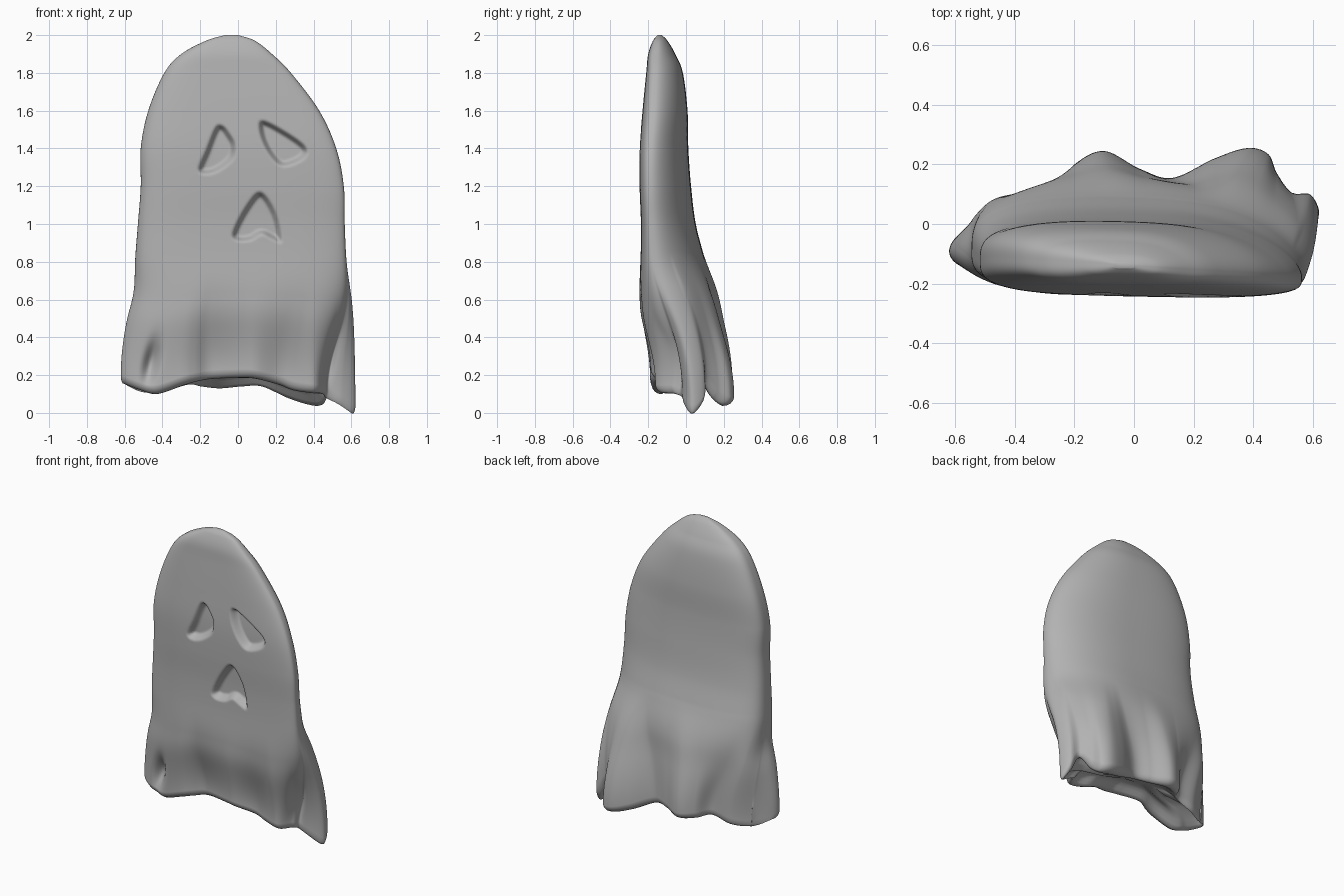
import bpy
import bmesh
import math
from mathutils import Vector

cube = bpy.data.objects.get("Cube")
if cube:
    bpy.data.objects.remove(cube, do_unlink=True)

AROUND = 380          # vertices in each horizontal ring
STEPS = 21            # rings between two neighbouring sections
FOLD_TOP = 0.85       # height where the cloth starts to fold
HEM_BASE = 0.1
HEM_ROLL = 0.04       # height of the rounded hem edge

# Body sections: height, right edge, left edge, front, back, widest depth
SECTIONS = [
    (2.0, -.07, 0, -.15, -.13, -.14),
    (1.97, -.17, .09, -.175, -.1, -.14),
    (1.9, -.3, .18, -.2, -.06, -.14),
    (1.8, -.39, .28, -.21, -.02, -.14),
    (1.6, -.475, .43, -.228, .005, -.14),
    (1.4, -.515, .52, -.242, .01, -.15),
    (1.2, -.515, .56, -.242, .025, -.15),
    (1, -.53, .565, -.235, .05, -.14),
    (.8, -.545, .575, -.238, .1, -.12),
    (.6, -.55, .6, -.252, .135, -.07),
    (.4, -.58, .61, -.272, .13, -.02),
    (.1, -.6, .61, -.265, .14, .02),
]

# Wavy hem, counter-clockwise from the left side
HEM = [
    (.62, .05, .0), (.59, .1, .06), (.53, .105, .16), (.48, .17, .08),
    (.45, .235, .04), (.38, .255, .045), (.27, .22, .08), (.13, .155, .14),
    (.02, .185, .14), (-.1, .245, .13), (-.2, .2, .14), (-.27, .115, .15),
    (-.4, .095, .115), (-.52, .02, .11), (-.61, -.06, .15),
    (-.61, -.12, .15), (-.53, -.165, .12), (-.44, -.18, .1),
    (-.3, -.19, .145), (-.23, -.175, .165), (-.14, -.14, .18),
    (.02, -.175, .185), (.1, -.185, .18), (.22, -.145, .15),
    (.3, -.145, .12), (.4, -.16, .105), (.46, -.09, .1), (.48, -.03, .08),
    (.55, -.015, .045), (.61, .015, .005),
]

# Face hollows as (x, z) outlines
RIGHT_EYE = [(-.21, 1.28), (-.13, 1.27), (-.03, 1.34), (-.015, 1.42),
             (-.045, 1.48), (-.08, 1.52), (-.12, 1.51), (-.17, 1.39)]
LEFT_EYE = [(.115, 1.54), (.18, 1.53), (.35, 1.42), (.35, 1.35),
            (.24, 1.305), (.17, 1.36), (.12, 1.46)]
MOUTH = [(.12, 1.17), (.2, 1.06), (.23, .91), (.18, .92), (.125, .945),
         (.07, .915), (0, .91), (-.03, .95), (.04, 1.09)]

# Pinched pockets above the front corners: x, z, width, height, depth
POCKETS = [(-.46, .27, .035, .1, .06), (.49, .3, .025, .16, .035)]


def smooth(x):
    x = min(max(x, 0), 1)
    return x * x * (3 - 2 * x)


def catmull(p, q, r, s, t):
    """Smooth blend between q and r, component by component."""
    return [b + .5 * t * (c - a + t * (2 * a - 5 * b + 4 * c - d
            + t * (3 * (b - c) + d - a)))
            for a, b, c, d in zip(p, q, r, s)]


def round_outline(points):
    n = len(points)
    return [catmull(*(points[(i + k) % n] for k in (-1, 0, 1, 2)), j / 4)
            for i in range(n) for j in range(4)]


def depth_inside(outline, x, z):
    """Distance to the outline, positive inside and negative outside."""
    inside, nearest = False, 9
    for (ax, az), (bx, bz) in zip(outline, outline[1:] + outline[:1]):
        if (az > z) != (bz > z) and x < ax + (z - az) * (bx - ax) / (bz - az):
            inside = not inside
        ex, ez = bx - ax, bz - az
        k = ((x - ax) * ex + (z - az) * ez) / (ex * ex + ez * ez + 1e-9)
        k = min(max(k, 0), 1)
        nearest = min(nearest, math.hypot(x - ax - k * ex, z - az - k * ez))
    return nearest if inside else -nearest


def section_point(sec, angle):
    """Flat-fronted, round-backed section, thinner towards its left side."""
    _, lo, hi, front, back, mid = sec
    c, s = math.cos(angle), math.sin(angle)
    n = 3.4 if s < 0 else 2.4 - .5 * c
    rad = (abs(c) ** n + abs(s) ** n) ** (-1 / n)
    x = (lo + hi) / 2 + (hi - lo) / 2 * c * rad
    mid -= .06 * x
    depth = mid - front + .02 * x if s < 0 else back - .035 * x - mid
    return x, mid + depth * s * rad


def sample_hem():
    """Hem position for each direction around the body."""
    n = len(HEM)
    angles = [math.atan2((y - .03) / .22, x / .62) % math.tau for x, y, z in HEM]
    result = []
    for i in range(AROUND):
        a = math.tau * i / AROUND
        for k in range(n):
            start = angles[k]
            span = (angles[(k + 1) % n] - start) % math.tau
            off = (a - start) % math.tau
            if off <= span < math.pi:
                pts = (HEM[(k + j) % n] for j in (-1, 0, 1, 2))
                result.append(catmull(*pts, off / span))
                break
    return result


hem = sample_hem()
hollows = [round_outline(o) for o in (RIGHT_EYE, LEFT_EYE, MOUTH)]


def cloth_point(sec, i):
    angle = math.tau * i / AROUND
    x, y = section_point(sec, angle)
    z = sec[0]
    if z < FOLD_TOP:
        # Folds deepen towards the hem, later at the front than the back
        r = (FOLD_TOP - z) / (FOLD_TOP - HEM_BASE)
        f = smooth(r) ** (1.2 - .35 * math.sin(angle))
        hx, hy, hz = hem[i]
        x, y = x + (hx - x) * f, y + (hy - y) * f
        z = FOLD_TOP + (hz + HEM_ROLL - FOLD_TOP) * r
        if angle > math.pi:
            for px, pz, wide, tall, deep in POCKETS:
                g = ((x - px - .2 * (z - pz)) / wide) ** 2
                y += deep * math.exp(-g - ((z - pz) / tall) ** 2)
    elif angle > math.pi and z < 1.6:
        for outline in hollows:
            y += .046 * smooth((depth_inside(outline, x, z) + .006) / .036)
    return Vector((x, y, z))


# Sheet body, ring by ring from the crown to the hem
bm = bmesh.new()
rings = []
last = len(SECTIONS) - 1
for k in range(last):
    nearby = [SECTIONS[min(max(k + j, 0), last)] for j in (-1, 0, 1, 2)]
    for j in range(STEPS + (k == last - 1)):
        sec = catmull(*nearby, j / STEPS)
        rings.append([bm.verts.new(cloth_point(sec, i)) for i in range(AROUND)])

# Rolled hem edge and shallow hollow underside
edge = [v.co.copy() for v in rings[-1]]
for wide, deep, rise in ((.998, .975, -.015), (.992, .93, -.028),
                         (.985, .86, -.037), (.97, .77, -HEM_ROLL),
                         (.95, .67, -.03), (.91, .57, -.01),
                         (.84, .46, .01), (.7, .34, .03), (.45, .18, .04)):
    ring = []
    for p in edge:
        z = p.z + rise
        z += (.2 - z) * max(0, .75 - deep)
        ring.append(bm.verts.new((p.x * wide, .02 + (p.y - .02) * deep, z)))
    rings.append(ring)

for upper, lower in zip(rings, rings[1:]):
    for i in range(AROUND):
        j = (i + 1) % AROUND
        bm.faces.new((upper[i], lower[i], lower[j], upper[j]))
bm.faces.new(rings[0])
bm.faces.new(rings[-1][::-1])
bmesh.ops.recalc_face_normals(bm, faces=bm.faces)

mesh = bpy.data.meshes.new("ghost_sheet")
bm.to_mesh(mesh)
bm.free()
sheet = bpy.data.objects.new("ghost_sheet", mesh)
bpy.context.collection.objects.link(sheet)

# Plain grey cloth
grey = bpy.data.materials.new("cloth_grey")
grey.use_nodes = True
colour = (.45, .45, .45, 1)
grey.diffuse_color = colour
grey.node_tree.nodes["Principled BSDF"].inputs["Base Color"].default_value = colour
mesh.materials.append(grey)

bpy.context.view_layer.objects.active = sheet
sheet.select_set(True)
bpy.ops.object.shade_smooth_by_angle(angle=math.radians(80))
